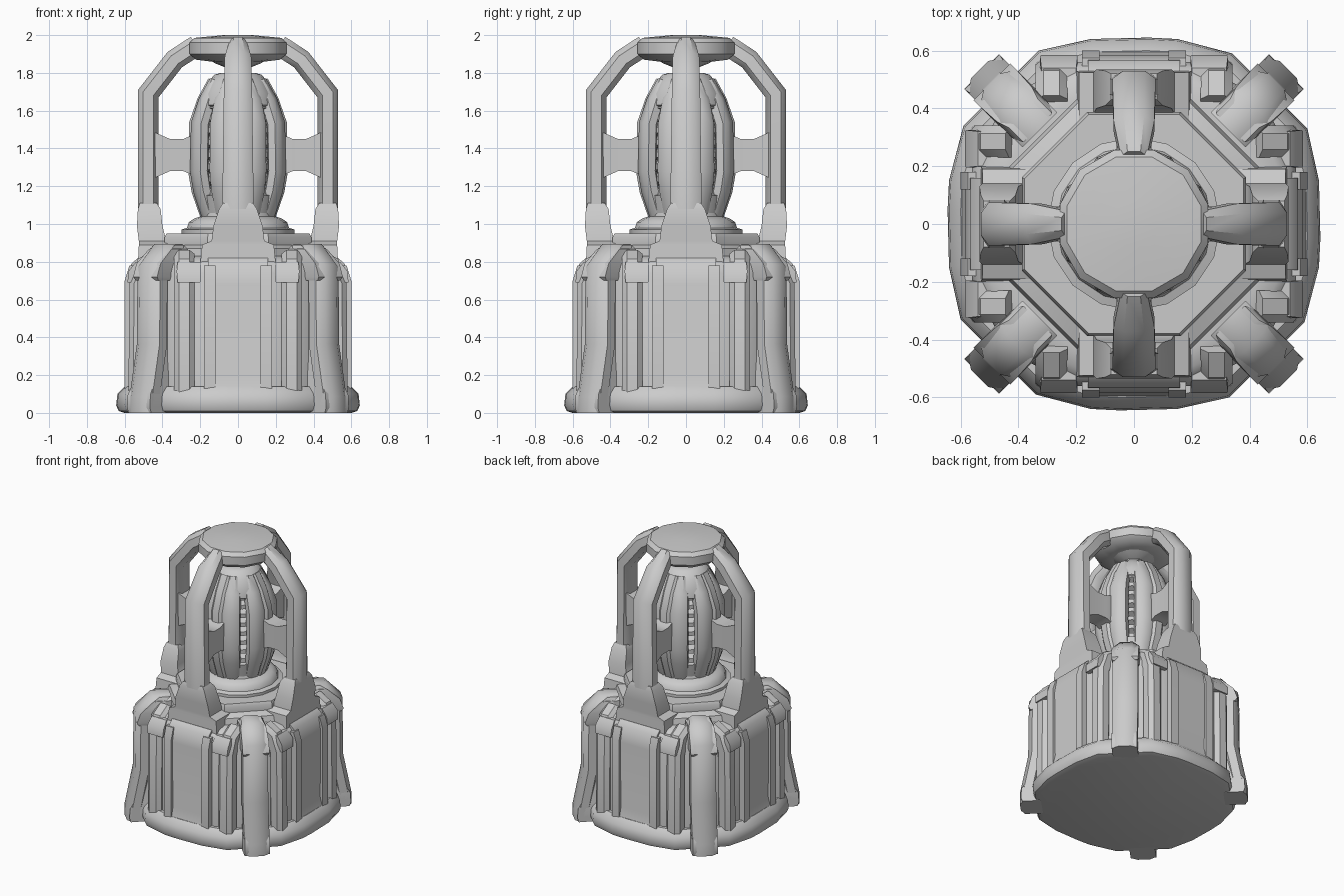
import bpy, bmesh
from math import pi, cos, sin, radians
from mathutils import Vector, Matrix

if "Cube" in bpy.data.objects:
    bpy.data.objects.remove(bpy.data.objects["Cube"])


def loft(name, rings, angle=0.0):
    """Skin a list of equal-length point rings, cap both ends, turn about z."""
    bm = bmesh.new()
    vs = [[bm.verts.new(p) for p in ring] for ring in rings]
    n = len(rings[0])
    for a, b in zip(vs, vs[1:]):
        for i in range(n):
            bm.faces.new((a[i], a[(i + 1) % n], b[(i + 1) % n], b[i]))
    bm.faces.new(vs[0])
    bm.faces.new(vs[-1])
    bmesh.ops.recalc_face_normals(bm, faces=bm.faces)
    bm.transform(Matrix.Rotation(radians(angle), 4, 'Z'))
    me = bpy.data.meshes.new(name)
    bm.to_mesh(me)
    bm.free()
    ob = bpy.data.objects.new(name, me)
    bpy.context.collection.objects.link(ob)
    return ob


def revolve(name, profile, sides, turn=0.0):
    """Profile of (radius, z), bottom to top."""
    return loft(name, [[(r * cos(2 * pi * i / sides), r * sin(2 * pi * i / sides), z)
                        for i in range(sides)] for r, z in profile], turn)


def outline_stack(name, outline, steps):
    """Stack an outline at (scale, z) steps."""
    return loft(name, [[(x * s, y * s, z) for x, y in outline] for s, z in steps])


def four_way(points):
    """Repeat a quarter outline four times around z."""
    out = []
    for k in range(4):
        for x, y in points:
            for _ in range(k):
                x, y = -y, x
            out.append((x, y))
    return out


def sweep(name, path, widths, thick, angle, shift=0.0):
    """Chamfered bar along a (radius, z) path standing in one radial plane."""
    rings = []
    pts = [Vector(p) for p in path]
    for i, p in enumerate(pts):
        d1 = (p - pts[i - 1]).normalized() if i else None
        d2 = (pts[i + 1] - p).normalized() if i < len(pts) - 1 else None
        t = ((d1 or d2) + (d2 or d1)).normalized()
        miter = 1 / max(0.5, t.dot(d1 or d2))
        nrm = Vector((t.y, -t.x)) * miter
        w = widths[i] if isinstance(widths, (list, tuple)) else widths
        sec = [(1, .5), (.5, 1), (-.5, 1), (-1, .5), (-1, -.5), (-.5, -1), (.5, -1), (1, -.5)]
        rings.append([(p.x + nrm.x * thick * b, shift + w * a, p.y + nrm.y * thick * b)
                      for a, b in sec])
    return loft(name, rings, angle)


def block(name, steps, angle, shift=0.0):
    """Stacked rectangles: (z, inner radius, outer radius, half width)."""
    return loft(name, [[(r0, shift - w, z), (r1, shift - w, z), (r1, shift + w, z), (r0, shift + w, z)]
                       for z, r0, r1, w in steps], angle)


# Base plate and drum
plate = four_way([(.645, -.05), (.64, .15), (.6, .33), (.34, .59), (.15, .64)])
outline_stack("base_plate", plate, [(.93, 0), (.98, .01), (1, .04), (.99, .1), (.93, .14)])
drum = four_way([(.56, -.2), (.56, .2), (.48, .36), (.36, .48)])
outline_stack("drum", drum, [(1, .08), (1, .74), (.97, .79), (.9, .82), (.8, .83)])

# Upper deck and the stepped pedestal under the core
revolve("deck", [(.49, .8), (.47, .87), (.42, .89), (.42, .93), (.41, .95), (.3, .95)], 8, 22.5)
revolve("pedestal", [(.3, .92), (.3, .97), (.27, .98), (.26, 1.01), (.23, 1.03),
                     (.2, 1.04), (.19, 1.08)], 16)

# Core: coil stack inside, ribs outside, neck above
coil = [(.15, 1.04)]
for k in range(8):
    z = 1.14 + k * .065
    coil += [(.155, z), (.195, z + .018), (.195, z + .047), (.155, z + .065)][0 if k == 0 else 1:]
revolve("core_coil", coil, 16)
revolve("core_base", [(.19, 1.03), (.205, 1.1), (.215, 1.15), (.16, 1.17)], 16)
revolve("core_cap", [(.16, 1.6), (.205, 1.63), (.195, 1.69), (.16, 1.75), (.125, 1.79), (.09, 1.8)], 16)
revolve("core_neck", [(.07, 1.79), (.07, 1.83), (.12, 1.85), (.17, 1.88)], 12)
rib_path = [(.16, 1.05), (.205, 1.18), (.222, 1.28), (.217, 1.53), (.175, 1.65), (.12, 1.75)]
for k in range(8):
    sweep("core_rib", rib_path, [.05, .06, .062, .062, .055, .035], .04, 22.5 + 45 * k)

# Cage crown
revolve("cage_crown", [(.15, 1.86), (.23, 1.87), (.265, 1.9), (.265, 1.96),
                       (.24, 1.985), (.08, 2.0)], 12, 15)

for k in range(4):
    a = 90 * k
    # Cage bar, its foot bracket and the arm that holds the core
    sweep("cage_bar", [(.475, .95), (.475, 1.69), (.335, 1.87), (.22, 1.945)],
          [.085, .075, .07, .045], .055, a)
    block("bar_foot", [(.79, .34, .53, .2), (.89, .36, .525, .19), (.91, .38, .525, .14),
                       (.99, .4, .535, .13), (1.08, .41, .53, .1), (1.11, .43, .52, .08)], a)
    loft("core_arm", [[(r, -w, 1.365 - h), (r, w, 1.365 - h), (r, w, 1.365 + h), (r, -w, 1.365 + h)]
                      for r, w, h in [(.15, .05, .15), (.23, .06, .11), (.29, .06, .085),
                                      (.36, .06, .085), (.44, .065, .12)]], a)
    sweep("core_front_rib", rib_path, .05, .042, a)

    # Drum side panel with ridges, columns and top lip
    block("side_panel", [(.12, .5, .6, .16), (.2, .5, .58, .15), (.68, .5, .585, .16),
                         (.79, .5, .565, .16), (.82, .45, .53, .16)], a)
    for s in (-1, 1):
        block("panel_ridge", [(.13, .55, .6, .03), (.7, .55, .6, .03), (.78, .52, .575, .03)], a, s * .15)
        sweep("drum_column", [(.53, .1), (.525, .68), (.49, .78), (.42, .82)],
              .055, .05, a, s * .285)
        block("column_cap", [(.69, .46, .585, .06), (.75, .46, .58, .065), (.8, .44, .54, .06)],
              a, s * .26)

    # Diagonal leg with flared foot
    d = a + 45
    sweep("leg", [(.46, .84), (.56, .84), (.64, .76), (.645, .36), (.7, .08), (.7, 0)],
          .085, .055, d)
    block("leg_foot", [(0, .6, .735, .085), (.03, .6, .745, .085), (.1, .6, .74, .085),
                       (.13, .6, .72, .08), (.36, .58, .66, .06)], d)
    block("leg_knuckle", [(.7, .52, .68, .085), (.72, .52, .695, .09), (.79, .52, .67, .09),
                          (.865, .5, .585, .085), (.89, .47, .54, .07)], d)
    block("leg_web", [(.1, .5, .62, .065), (.75, .5, .6, .065)], d)

# Smooth shading with crisp edges
bpy.ops.object.select_all(action='SELECT')
bpy.context.view_layer.objects.active = bpy.context.selected_objects[0]
bpy.ops.object.shade_smooth_by_angle(angle=radians(40))
